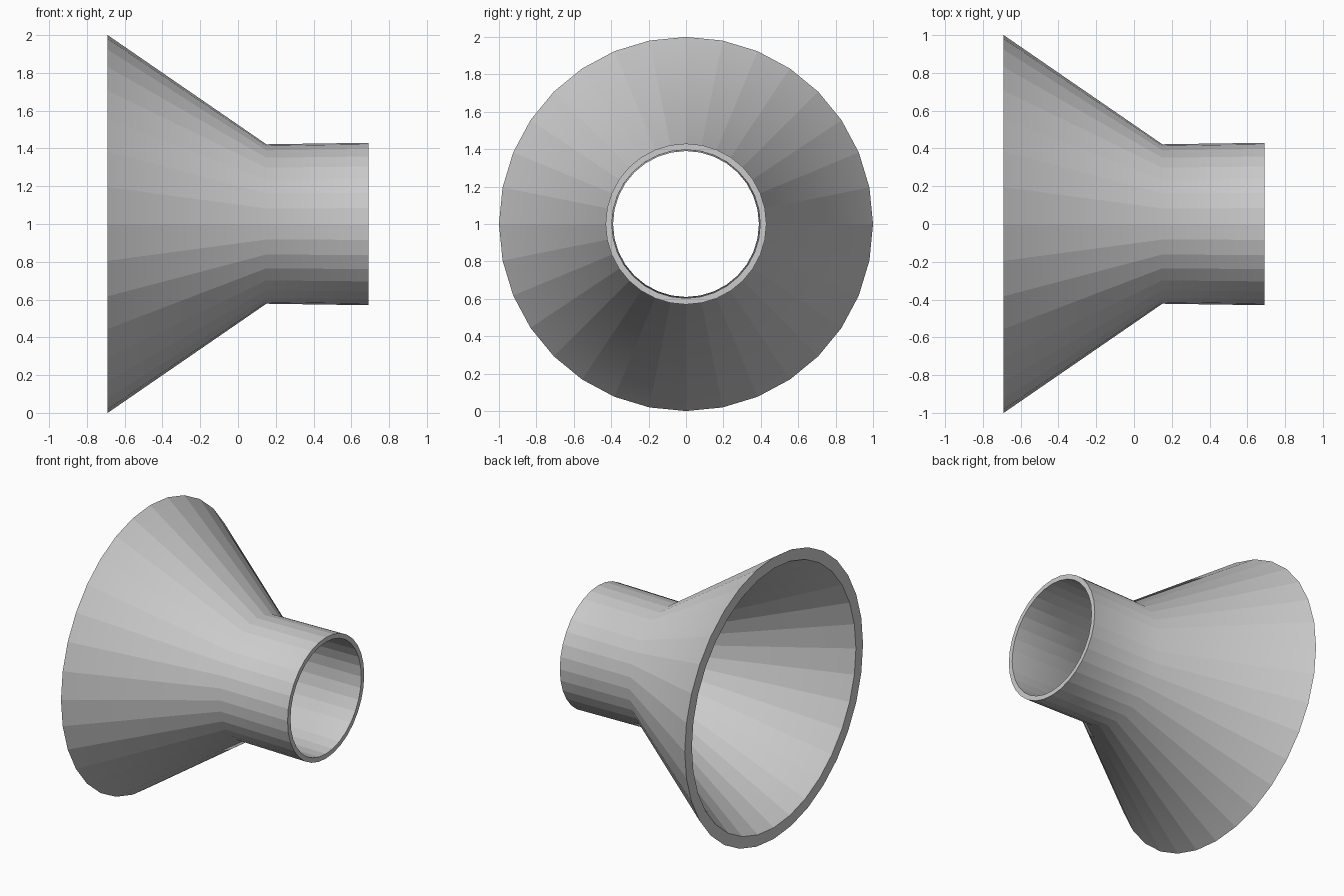
import bpy
import bmesh
from math import cos, sin, tau

if "Cube" in bpy.data.objects:
    bpy.data.objects.remove(bpy.data.objects["Cube"])

SIDES = 32
# Closed wall section as (x, radius): outside from flare to pipe, then back along the inside
PROFILE = [(-0.69, 1.0), (0.15, 0.422), (0.69, 0.43),
           (0.69, 0.397), (0.15, 0.39), (-0.69, 0.92)]

bm = bmesh.new()
rings = []
for x, r in PROFILE:
    rings.append([bm.verts.new((x, r * cos(tau * i / SIDES), 1 + r * sin(tau * i / SIDES)))
                  for i in range(SIDES)])

# Skin neighbouring rings, including the two flat end rims
for k, a in enumerate(rings):
    b = rings[(k + 1) % len(rings)]
    for i in range(SIDES):
        j = (i + 1) % SIDES
        bm.faces.new((a[i], a[j], b[j], b[i])).smooth = True
bmesh.ops.recalc_face_normals(bm, faces=bm.faces)

# Facets stay crisp lengthwise and at the rims; only the throat bend blends smoothly
for e in bm.edges:
    e.smooth = all(abs(v.co.x - 0.15) < 1e-4 for v in e.verts)

mesh = bpy.data.meshes.new("flared_funnel")
bm.to_mesh(mesh)
bm.free()
bpy.context.collection.objects.link(bpy.data.objects.new("flared_funnel", mesh))
